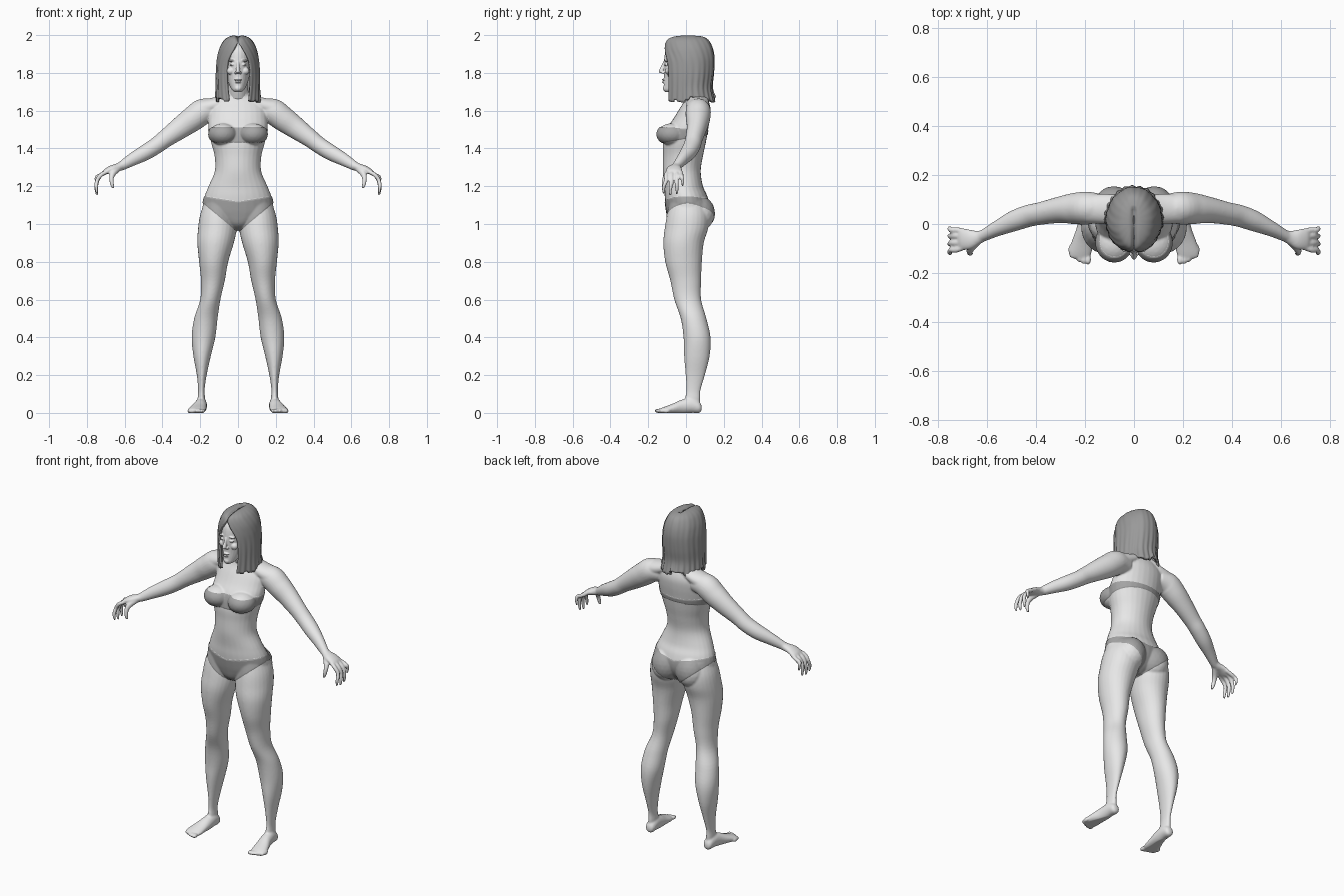
import bpy, bmesh, math, random
from mathutils import Vector, Matrix

cube = bpy.data.objects.get("Cube")
if cube:
    bpy.data.objects.remove(cube)
random.seed(4)
X, Y, Z = Vector((1, 0, 0)), Vector((0, 1, 0)), Vector((0, 0, 1))


def material(name, v):
    m = bpy.data.materials.new(name)
    m.use_nodes = True
    m.diffuse_color = (v, v, v, 1)
    m.node_tree.nodes["Principled BSDF"].inputs["Base Color"].default_value = (v, v, v, 1)
    return m


skin = material("skin grey", 0.8)
cloth = material("cloth grey", 0.38)
hair_mat = material("hair grey", 0.32)


def spline(rows, steps=5):
    """Smooth curve through rows of equal length."""
    out = []
    for i in range(len(rows) - 1):
        a, b, c, d = (rows[max(0, min(len(rows) - 1, i + k))] for k in (-1, 0, 1, 2))
        for j in range(steps):
            t = j / steps
            out.append([q + t * ((r - p) / 2 + t * (p - 2.5 * q + 2 * r - s / 2
                        + t * (1.5 * (q - r) + (s - p) / 2))) for p, q, r, s in zip(a, b, c, d)])
    return out + [list(rows[-1])]


def loft(bm, rows, ref=X, axis=None, side=1, seg=28):
    """Rows are x, y, z, radius along ref, radius across it."""
    rows = spline(rows)
    pts = [Vector(r[:3]) for r in rows]
    rings = []
    for i, (p, r) in enumerate(zip(pts, rows)):
        t = axis or (pts[min(i + 1, len(pts) - 1)] - pts[max(i - 1, 0)]).normalized()
        a = (ref - t * ref.dot(t)).normalized()
        b = t.cross(a)
        ring = []
        for k in range(seg):
            g = math.tau * k / seg
            q = p + a * r[3] * math.cos(g) + b * r[4] * math.sin(g)
            ring.append(bm.verts.new((q.x * side, q.y, q.z)))
        rings.append(ring)
    for lo, hi in zip(rings, rings[1:]):
        for k in range(seg):
            n = (k + 1) % seg
            bm.faces.new((lo[k], lo[n], hi[n], hi[k]))
    bm.faces.new(rings[0])
    bm.faces.new(rings[-1])


def stack(bm, rows, side=1):
    """Level sections: height, left edge, right edge, front, back."""
    loft(bm, [((l + r) / 2, (f + b) / 2, z, (r - l) / 2, (b - f) / 2)
              for z, l, r, f, b in rows], X, Z, side)


def ball(bm, c, r, side=1, tilt=0):
    m = Matrix.Translation((c[0] * side, c[1], c[2])) @ Matrix.Rotation(tilt * side, 4, 'Y')
    bmesh.ops.create_icosphere(bm, subdivisions=3, radius=1, matrix=m @ Matrix.Diagonal((*r, 1)))


def sculpt(bm, name, voxel, smooth):
    """Fuse overlapping volumes into one smooth skin."""
    bmesh.ops.recalc_face_normals(bm, faces=bm.faces)
    me = bpy.data.meshes.new(name + "_base")
    bm.to_mesh(me)
    bm.free()
    ob = bpy.data.objects.new(name, me)
    bpy.context.collection.objects.link(ob)
    rm = ob.modifiers.new("fuse", 'REMESH')
    rm.mode, rm.voxel_size = 'VOXEL', voxel
    sm = ob.modifiers.new("relax", 'SMOOTH')
    sm.factor, sm.iterations = 0.5, smooth
    bpy.context.view_layer.update()
    ob.data = bpy.data.meshes.new_from_object(ob.evaluated_get(bpy.context.evaluated_depsgraph_get()))
    ob.data.name = name
    ob.modifiers.clear()
    ob.data.materials.clear()
    ob.data.materials.append(skin)
    ob.data.shade_smooth()
    return ob


# Torso and neck
bm = bmesh.new()
stack(bm, [(z, -w, w, f, b) for z, w, f, b in (
    (.97, .03, -.05, .05), (1.0, .1, -.085, .09), (1.05, .18, -.1, .12), (1.1, .187, -.108, .125),
    (1.15, .176, -.113, .112), (1.2, .156, -.115, .09), (1.28, .123, -.123, .078),
    (1.36, .124, -.122, .09), (1.43, .142, -.122, .105), (1.5, .156, -.105, .117),
    (1.56, .155, -.065, .127), (1.61, .15, -.035, .13), (1.65, .125, -.01, .12),
    (1.68, .07, -.005, .105), (1.72, .052, -.025, .085), (1.78, .05, -.035, .08))])
for s in (1, -1):
    # Bust, buttock, collar slope
    ball(bm, (.08, -.075, 1.475), (.076, .08, .058), s)
    ball(bm, (.082, .065, 1.055), (.085, .086, .095), s)
    loft(bm, [(.02, .06, 1.68, .05, .03), (.1, .062, 1.64, .06, .036), (.19, .062, 1.61, .06, .05)], Y, None, s)
    # Leg
    stack(bm, [(1.12, .03, .175, -.08, .1), (1.05, .012, .2, -.1, .12), (.98, .006, .211, -.112, .118),
               (.9, .022, .215, -.12, .094), (.8, .052, .206, -.11, .084), (.7, .07, .196, -.083, .08),
               (.6, .093, .2, -.062, .08), (.5, .108, .232, -.028, .108), (.4, .12, .245, -.013, .13),
               (.3, .144, .236, -.01, .125), (.2, .166, .218, -.002, .1), (.12, .177, .211, .002, .077),
               (.07, .174, .214, -.006, .075), (.02, .176, .212, 0, .07)], s)
    # Foot and toes
    loft(bm, [(.195, .083, .025, .012, .012), (.194, .07, .03, .026, .03), (.195, .03, .04, .031, .04),
              (.2, -.02, .033, .035, .038), (.211, -.07, .022, .043, .027), (.219, -.115, .013, .047, .019),
              (.221, -.137, .01, .04, .013)], X, -Y, s)
    for k in range(5):
        ball(bm, (.187 + .018 * k, -.145 + .0025 * k * k, .011), (.0125 - .001 * k, .022, .012), s)
    # Arm
    loft(bm, [(.11, .065, 1.6, .05, .05), (.18, .065, 1.597, .066, .068), (.24, .063, 1.556, .064, .066),
              (.3, .058, 1.513, .054, .059), (.38, .043, 1.455, .046, .048), (.43, .033, 1.417, .045, .044),
              (.49, .012, 1.379, .042, .042), (.56, -.02, 1.341, .031, .034),
              (.62, -.05, 1.306, .023, .024), (.64, -.055, 1.3, .022, .02)], Y, None, s)
    # Palm
    loft(bm, [(.61, -.047, 1.31, .022, .022), (.64, -.056, 1.299, .03, .021), (.67, -.062, 1.291, .041, .019),
              (.7, -.062, 1.277, .043, .015), (.713, -.062, 1.268, .038, .009)], Y, None, s)
    # Fingers and thumb
    for y0, y1, drop in ((-.094, -.118, .01), (-.072, -.083, 0), (-.05, -.048, .008), (-.03, -.018, .05)):
        ym = (y0 + y1) / 2
        loft(bm, [(.69, y0, 1.278, .012, .011), (.725, ym, 1.26, .0115, .0115),
                  (.746, ym, 1.225 + drop / 2, .011, .011),
                  (.75, y1, 1.185 + drop, .01, .01), (.746, y1, 1.15 + drop, .006, .006)], Y, None, s, 12)
    loft(bm, [(.635, -.065, 1.295, .018, .018), (.662, -.096, 1.268, .016, .017), (.67, -.113, 1.24, .0125, .0125),
              (.667, -.119, 1.212, .011, .011), (.66, -.12, 1.188, .006, .006)], Y, None, s, 12)
body = sculpt(bm, "body", .0052, 6)
body.data.materials.append(cloth)

# Swimwear: cut the skin along its hems, then colour and thicken the pieces
LEG, WAIST = (.955, .84), (1.118, .16)
bm = bmesh.new()
bm.from_mesh(body.data)


def cut(point, normal, keep):
    faces = [f for f in bm.faces if keep(f.calc_center_median())]
    geom = faces + list({e for f in faces for e in f.edges}) + list({v for f in faces for v in f.verts})
    bmesh.ops.bisect_plane(bm, geom=geom, dist=.0004, plane_co=point, plane_no=normal)


def on_hips(c):
    return abs(c.x) < .26 and .9 < c.z < 1.2


def on_chest(c):
    return abs(c.x) < .168 and 1.38 < c.z < 1.58


cut((0, 0, 1), X, on_hips)
for h, slope in (LEG, WAIST):
    for s in (1, -1):
        cut((0, 0, h), (-slope * s, 0, 1), lambda c: on_hips(c) and c.x * s > 0)
HEMS = ((1.452, .17), (1.505, -.06))
for h, slope in HEMS:
    cut((0, 0, h), (0, -slope, 1), on_chest)
for f in bm.faces:
    c = f.calc_center_median()
    pants = on_hips(c) and LEG[0] + LEG[1] * abs(c.x) < c.z < WAIST[0] + WAIST[1] * abs(c.x)
    band = on_chest(c) and HEMS[0][0] + HEMS[0][1] * c.y < c.z < HEMS[1][0] + HEMS[1][1] * c.y
    f.material_index = int(pants or band)
bm.normal_update()
for v in [v for v in bm.verts if all(f.material_index for f in v.link_faces)]:
    v.co += v.normal * .003
for v in bm.verts:
    v.co.z = max(v.co.z, 0)
bm.to_mesh(body.data)
bm.free()

# Head with face
bm = bmesh.new()
stack(bm, [(z, -w, w, f, b) for z, w, f, b in (
    (1.698, .016, -.108, -.06), (1.71, .031, -.118, -.03), (1.735, .046, -.118, .03), (1.77, .058, -.116, .07),
    (1.82, .068, -.117, .1), (1.87, .074, -.116, .113), (1.92, .073, -.106, .11), (1.95, .06, -.08, .09),
    (1.975, .03, -.035, .055))])
stack(bm, [(z, -w, w, f, b) for z, w, f, b in (
    (1.66, .052, -.005, .1), (1.72, .05, -.025, .085), (1.79, .048, -.03, .08))])
loft(bm, [(0, -.108, 1.86, .009, .012), (0, -.12, 1.835, .008, .012), (0, -.13, 1.812, .012, .013),
          (0, -.126, 1.798, .013, .008)], X, Z)
ball(bm, (0, -.134, 1.807), (.009, .011, .009))
ball(bm, (0, -.116, 1.764), (.02, .012, .0055))
ball(bm, (0, -.115, 1.751), (.017, .012, .006))
ball(bm, (0, -.112, 1.718), (.017, .01, .014))
for s in (1, -1):
    ball(bm, (.013, -.12, 1.801), (.007, .009, .006), s)
    ball(bm, (.03, -.103, 1.844), (.014, .013, .007), s)
    ball(bm, (.03, -.104, 1.866), (.021, .012, .006), s, .12)
    ball(bm, (.038, -.09, 1.81), (.022, .02, .02), s)
sculpt(bm, "head", .003, 3)

# Hair: parted shell open at the face, with a ragged hem
bm = bmesh.new()
rows = spline([(2.0, .002, .0, .03, .0005), (1.996, .035, -.05, .07, .001), (1.985, .06, -.09, .105, .001),
               (1.965, .08, -.107, .126, .004), (1.93, .098, -.116, .142, .022), (1.89, .108, -.119, .15, .046),
               (1.85, .113, -.119, .151, .061), (1.79, .116, -.117, .147, .065), (1.72, .116, -.112, .14, .062),
               (1.66, .12, -.108, .156, .054)], 4)
N = 120
hem = [random.uniform(-.018, .016) for _ in range(N // 4 + 1)]
grid = []
for z, rx, f, b, gap in rows:
    t0 = math.asin(min(.95, gap / rx))
    fall = max(0, (1.84 - z) / .18)
    line = []
    for k in range(N + 1):
        t = t0 + (math.tau - 2 * t0) * k / N
        wave = 1 + (.006 + .016 * fall) * math.sin(k * 1.05) + .01 * math.sin(k * .41)
        x = rx * math.sin(t) * wave
        y = (f + b) / 2 - (b - f) / 2 * math.cos(t) * wave
        part = .012 * math.exp(-(x / .01) ** 2) if z > 1.94 and y < .06 else 0
        line.append(bm.verts.new((x, y, z - part + hem[k // 4] * fall ** 3)))
    grid.append(line)
for lo, hi in zip(grid, grid[1:]):
    for k in range(N):
        bm.faces.new((lo[k], hi[k], hi[k + 1], lo[k + 1]))
me = bpy.data.meshes.new("hair")
bm.to_mesh(me)
bm.free()
hair = bpy.data.objects.new("hair", me)
bpy.context.collection.objects.link(hair)
me.materials.append(hair_mat)
me.shade_smooth()
shell = hair.modifiers.new("thickness", 'SOLIDIFY')
shell.thickness, shell.offset = .014, -1
